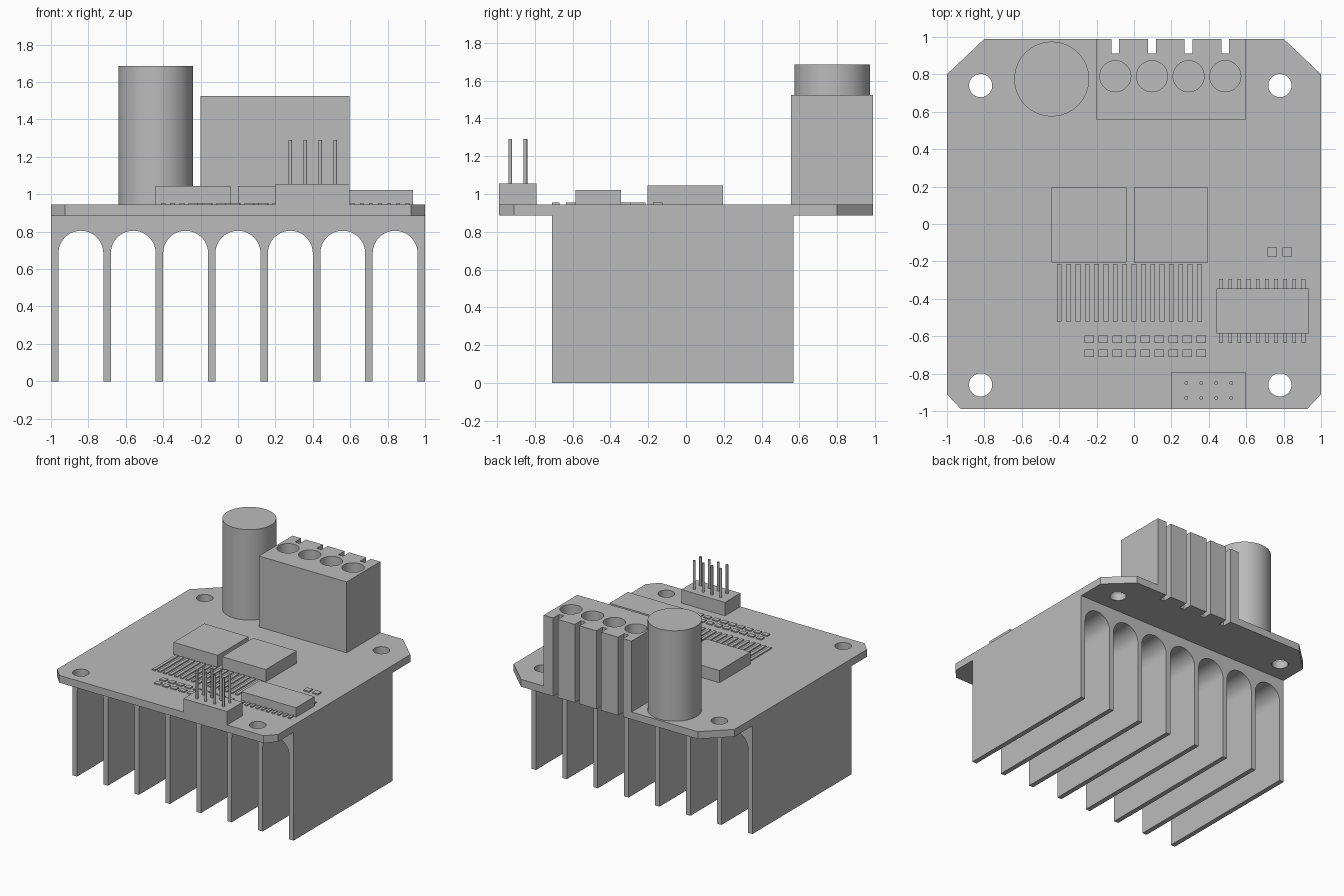
import bpy, bmesh, math
from mathutils import Matrix

if "Cube" in bpy.data.objects:
    bpy.data.objects.remove(bpy.data.objects["Cube"], do_unlink=True)

grey = bpy.data.materials.new("plain grey")
grey.use_nodes = True
COLOUR = (0.5, 0.5, 0.5, 1)
grey.diffuse_color = COLOUR
grey.node_tree.nodes["Principled BSDF"].inputs["Base Color"].default_value = COLOUR

BOTTOM, TOP = 0.885, 0.945      # board faces
FOIL = TOP + 0.009              # thin pads and tracks


def finish(name, bm, smooth=False):
    bmesh.ops.recalc_face_normals(bm, faces=bm.faces)
    mesh = bpy.data.meshes.new(name)
    bm.to_mesh(mesh)
    bm.free()
    mesh.materials.append(grey)
    obj = bpy.data.objects.new(name, mesh)
    bpy.context.collection.objects.link(obj)
    if smooth:
        shade(obj)
    return obj


def shade(obj):
    bpy.ops.object.select_all(action='DESELECT')
    obj.select_set(True)
    bpy.context.view_layer.objects.active = obj
    bpy.ops.object.shade_smooth_by_angle(angle=math.radians(30))


def add_box(bm, x0, x1, y0, y1, z0, z1):
    m = Matrix.Translation(((x0 + x1) / 2, (y0 + y1) / 2, (z0 + z1) / 2))
    bmesh.ops.create_cube(bm, size=1, matrix=m @ Matrix.Diagonal((x1 - x0, y1 - y0, z1 - z0, 1)))


def add_cylinder(bm, x, y, r, z0, z1, sides=48):
    bmesh.ops.create_cone(bm, cap_ends=True, segments=sides, radius1=r, radius2=r,
                          depth=z1 - z0, matrix=Matrix.Translation((x, y, (z0 + z1) / 2)))


def box(name, *size):
    bm = bmesh.new()
    add_box(bm, *size)
    return finish(name, bm)


def extrude(name, points, vector):
    bm = bmesh.new()
    face = bm.faces.new([bm.verts.new(p) for p in points])
    moved = bmesh.ops.extrude_face_region(bm, geom=[face])["geom"]
    bmesh.ops.translate(bm, vec=vector, verts=[v for v in moved if isinstance(v, bmesh.types.BMVert)])
    return finish(name, bm)


def cut(obj, cutter_bm):
    cutter = finish("cutter", cutter_bm)
    cutter.hide_render = True
    mod = obj.modifiers.new("cut", 'BOOLEAN')
    mod.operation, mod.solver, mod.object = 'DIFFERENCE', 'EXACT', cutter
    bpy.context.view_layer.update()
    evaluated = obj.evaluated_get(bpy.context.evaluated_depsgraph_get())
    mesh = bpy.data.meshes.new_from_object(evaluated)
    obj.modifiers.clear()
    obj.data = mesh
    bpy.data.objects.remove(cutter, do_unlink=True)
    shade(obj)


# Circuit board with chamfered corners
half = [(0.925, -0.99), (1, -0.91), (1, 0.8), (0.8, 0.99)]
outline = half + [(-x, y) for x, y in reversed(half)]
board = extrude("circuit_board", [(x, y, BOTTOM) for x, y in outline], (0, 0, TOP - BOTTOM))

# Terminal block
terminal = box("terminal_block", -0.2, 0.595, 0.555, 0.99, TOP, 1.525)
terminal_x = [-0.1 + 0.196 * i for i in range(4)]


def wire_slots():
    bm = bmesh.new()
    for x in terminal_x:
        add_box(bm, x - 0.021, x + 0.021, 0.912, 1.1, 0.7, 1.7)
    return bm


# Mounting holes and wire slots through the board
cutter = wire_slots()
for x in (-0.82, 0.78):
    for y in (-0.86, 0.74):
        add_cylinder(cutter, x, y, 0.062, 0.8, 1.05)
cut(board, cutter)

# Screw wells and wire slots in the terminal block
cutter = wire_slots()
for x in terminal_x:
    add_cylinder(cutter, x, 0.79, 0.083, 1.3, 1.6)
cut(terminal, cutter)

# Heat sink: arched channels between eight fins
profile = [(-1, BOTTOM), (-1, 0)]
for i in range(7):
    cx = -0.84 + 0.28 * i
    profile.append((cx - 0.12, 0))
    for k in range(25):
        a = math.pi * (1 - k / 24)
        profile.append((cx + 0.12 * math.cos(a), 0.685 + 0.12 * math.sin(a)))
    profile.append((cx + 0.12, 0))
profile += [(1, 0), (1, BOTTOM)]
shade(extrude("heat_sink", [(x, -0.71, z) for x, z in profile], (0, 1.28, 0)))

# Capacitor
bm = bmesh.new()
add_cylinder(bm, -0.44, 0.775, 0.2, TOP, 1.685, 64)
finish("capacitor", bm, True)

# Chips
box("left_driver_chip", -0.44, -0.04, -0.205, 0.195, TOP, 1.045)
box("right_driver_chip", 0, 0.395, -0.205, 0.195, TOP, 1.045)
box("controller_chip", 0.44, 0.935, -0.585, -0.345, TOP, 1.022)

# Pin header
box("header_base", 0.2, 0.595, -0.99, -0.79, TOP, 1.055)
bm = bmesh.new()
for i in range(4):
    for y in (-0.93, -0.85):
        add_cylinder(bm, 0.28 + 0.08 * i, y, 0.01, 1.055, 1.29, 16)
finish("header_pins", bm, True)

# Controller chip legs
bm = bmesh.new()
for i in range(10):
    x = 0.465 + 0.049 * i
    add_box(bm, x - 0.01, x + 0.01, -0.635, -0.585, TOP, FOIL)
    add_box(bm, x - 0.01, x + 0.01, -0.345, -0.295, TOP, FOIL)
finish("controller_legs", bm)

# Long tracks in front of the driver chips
bm = bmesh.new()
for i in range(16):
    x = -0.4 + 0.05 * i
    add_box(bm, x - 0.013, x + 0.013, -0.52, -0.215, TOP, FOIL)
finish("tracks", bm)

# Small surface parts
bm = bmesh.new()
for i in range(10):
    x = -0.24 + 0.075 * i
    for y in (-0.615, -0.69):
        if x < 0.43:
            add_box(bm, x - 0.025, x + 0.025, y - 0.02, y + 0.02, TOP, FOIL)
for x in (0.74, 0.82):
    add_box(bm, x - 0.025, x + 0.025, -0.175, -0.125, TOP, FOIL)
finish("small_pads", bm)
